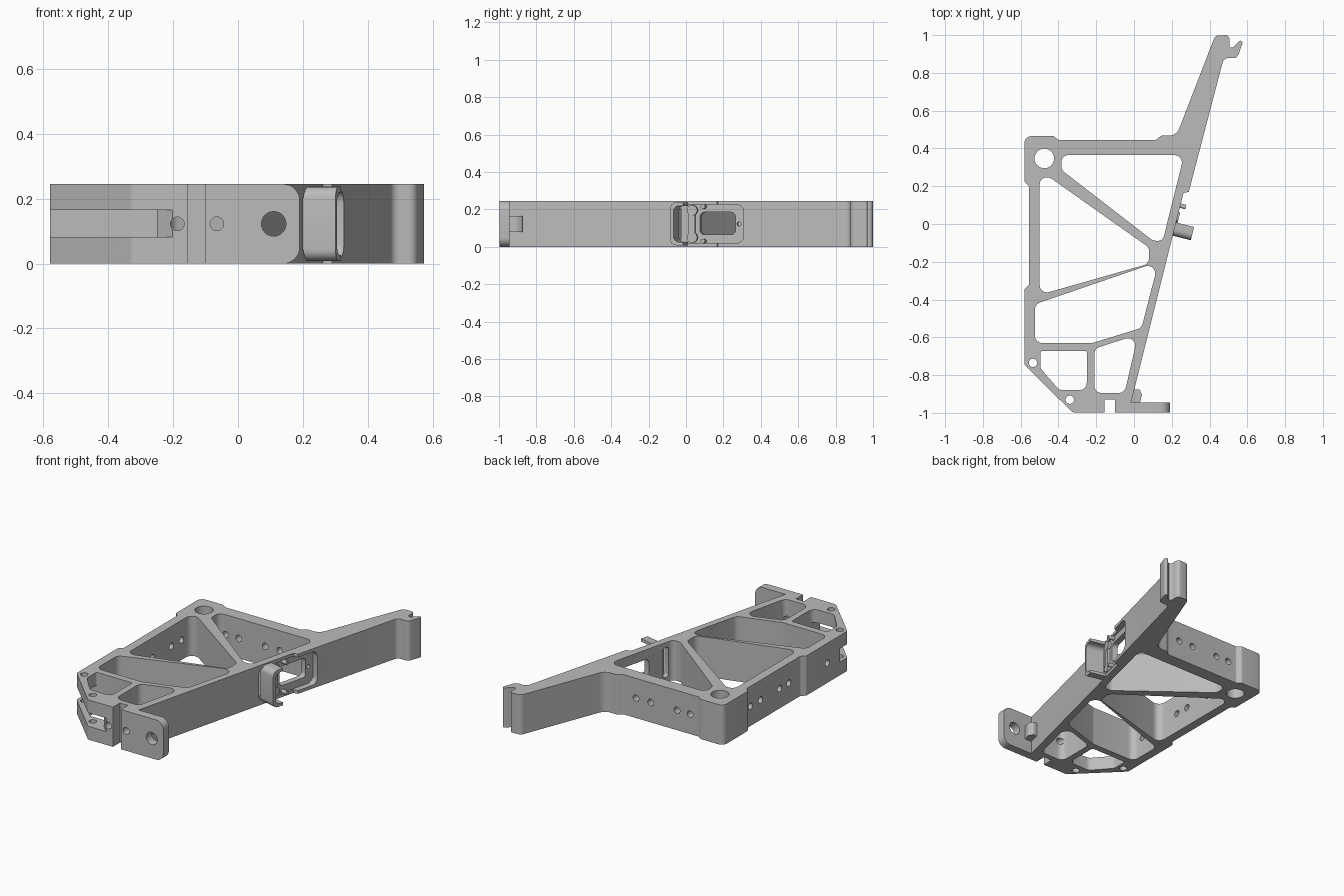
import bpy, bmesh, math
from mathutils import Matrix, Vector

cube = bpy.data.objects.get("Cube")
if cube:
    bpy.data.objects.remove(cube, do_unlink=True)

grey = bpy.data.materials.new("machined_grey")
grey.use_nodes = True
grey.diffuse_color = (0.5, 0.5, 0.5, 1)
grey.node_tree.nodes["Principled BSDF"].inputs["Base Color"].default_value = (0.5, 0.5, 0.5, 1)

H = 0.245
MID = H / 2


def frame(x, y, z, origin=(0, 0, 0)):
    m = Matrix((x, y, z)).transposed().to_4x4()
    m.translation = Vector(origin)
    return m


FLAT = Matrix.Identity(4)
FRONT = frame((1, 0, 0), (0, 0, 1), (0, -1, 0))
SIDE = frame((0, 1, 0), (0, 0, 1), (1, 0, 0))
U = Vector((0.262 + 0.016, 1.11, 0)).normalized()
WALL = frame(U, (0, 0, 1), U.cross((0, 0, 1)), (0.221, 0, 0))


def rounded(pts, radius, steps=6):
    """Replace each corner by an arc; a point may carry its own radius."""
    out = []
    for i, p in enumerate(pts):
        c = Vector(p[:2])
        a = Vector(pts[i - 1][:2]) - c
        b = Vector(pts[(i + 1) % len(pts)][:2]) - c
        r = p[2] if len(p) > 2 else radius
        half = a.angle(b) / 2
        if r <= 0 or half > 1.55:
            out.append(c)
            continue
        t = min(r / math.tan(half), a.length * 0.49, b.length * 0.49)
        r = t * math.tan(half)
        centre = c + (a.normalized() + b.normalized()).normalized() * (r / math.sin(half))
        s, e = c + a.normalized() * t - centre, c + b.normalized() * t - centre
        sweep = s.angle_signed(e)
        for k in range(steps + 1):
            out.append(centre + Matrix.Rotation(-sweep * k / steps, 2) @ s)
    return out


def circle(x, y, r, n=24):
    return [(x + r * math.cos(k * math.tau / n), y + r * math.sin(k * math.tau / n)) for k in range(n)]


def box(x0, y0, x1, y1):
    return [(x0, y0), (x1, y0), (x1, y1), (x0, y1)]


def prism(name, pts, lo, hi, m=FLAT):
    bm = bmesh.new()
    f = bm.faces.new([bm.verts.new((p[0], p[1], lo)) for p in pts])
    top = bmesh.ops.extrude_face_region(bm, geom=[f])
    bmesh.ops.translate(bm, vec=(0, 0, hi - lo), verts=[v for v in top["geom"] if isinstance(v, bmesh.types.BMVert)])
    bm.transform(m)
    bmesh.ops.recalc_face_normals(bm, faces=bm.faces)
    mesh = bpy.data.meshes.new(name)
    bm.to_mesh(mesh)
    bm.free()
    mesh.materials.append(grey)
    obj = bpy.data.objects.new(name, mesh)
    bpy.context.collection.objects.link(obj)
    return obj


def cut(target, pts, lo, hi, m=FLAT):
    tool = prism("cutter", pts, lo, hi, m)
    tool.hide_render = True
    mod = target.modifiers.new("cut", "BOOLEAN")
    mod.operation, mod.solver, mod.object = "DIFFERENCE", "EXACT", tool
    bpy.context.view_layer.objects.active = target
    bpy.ops.object.modifier_apply(modifier=mod.name)
    bpy.data.objects.remove(tool, do_unlink=True)


# Bracket body outline, with the hooked arm at the back and the foot in front
outline = [
    (-0.58, 0.465, 0.035), (-0.425, 0.465), (-0.40, 0.445), (0.115, 0.445), (0.145, 0.468),
    (0.225, 0.468, 0.06), (0.43, 0.998, 0.03), (0.505, 1.0, 0.02), (0.505, 0.935),
    (0.525, 0.935), (0.56, 0.973), (0.576, 0.965), (0.547, 0.878, 0.03), (0.475, 0.878, 0.03),
    (0.29, 0.17, 0), (0.262, 0.165, 0), (-0.016, -0.945, 0), (0.19, -0.945, 0), (0.19, -0.998, 0),
    (-0.10, -0.998, 0), (-0.10, -0.93, 0), (-0.155, -0.93, 0), (-0.155, -0.998, 0),
    (-0.325, -0.998, 0.03), (-0.58, -0.745, 0.02), (-0.58, -0.345), (-0.555, -0.32),
    (-0.555, 0.20), (-0.58, 0.225)]
body = prism("bracket_body", rounded(outline, 0.012), 0, H)

# Lightening pockets and the boss bore
pockets = [
    [(-0.385, 0.365, 0.06), (-0.385, 0.287, 0.04), (0.10, -0.088), (0.152, -0.09), (0.265, 0.365)],
    [(-0.50, 0.285), (0.08, -0.125), (0.08, -0.21), (-0.50, -0.375)],
    [(-0.525, -0.425), (0.13, -0.20), (0.04, -0.55), (-0.22, -0.63), (-0.525, -0.63)],
    [(-0.21, -0.66), (0.022, -0.585), (-0.05, -0.895), (-0.21, -0.895)],
    [(-0.495, -0.672, 0.01), (-0.495, -0.765), (-0.395, -0.88), (-0.25, -0.88), (-0.25, -0.672, 0.01)],
]
for p in pockets:
    cut(body, rounded(p, 0.04), -0.1, 0.4)
for x, y, r in ((-0.475, 0.347, 0.052), (-0.535, -0.735, 0.022), (-0.34, -0.93, 0.022)):
    cut(body, circle(x, y, r), -0.1, 0.4)

# Slot that splits the chamfered corner into two lugs
cut(body, [(-0.7, -0.672), (-0.25, -0.672), (-0.25, -0.95), (-0.19, -1.01), (-0.19, -1.1), (-0.7, -1.1)], 0.082, 0.165)

# Rounded ends of the foot
R = 0.05
for z0, s in ((0, 1), (H, -1)):
    arc = [(0.19 - R + R * math.sin(a), z0 + s * (R - R * math.cos(a)))
           for a in (k * math.pi / 16 for k in range(9))]
    cut(body, arc + [(0.25, z0 + s * R), (0.25, z0 - s * 0.05), (0.19 - R, z0 - s * 0.05)], 0.9, 1.1, FRONT)

# Cross-drilled holes
for x in (-0.34, -0.25, -0.07, 0.03):
    cut(body, circle(x, MID, 0.02), -0.6, -0.34, FRONT)
for y in (0.165, 0.065, -0.12, -0.21, -0.55):
    cut(body, circle(y, MID, 0.02), -0.7, -0.45, SIDE)
for x, r in ((-0.187, 0.021), (-0.065, 0.021), (0.11, 0.038)):
    cut(body, circle(x, MID, r), 0.86, 1.1, FRONT)

# Recess, window and slot in the sloping wall
cut(body, rounded(box(-0.085, 0.02, 0.325, 0.225), 0.04), -0.01, 0.1, WALL)
cut(body, rounded(box(0.075, 0.065, 0.27, 0.185), 0.025), -0.12, 0.1, WALL)
cut(body, rounded(box(-0.07, 0.03, -0.03, 0.215), 0.018), -0.05, 0.1, WALL)
cut(body, circle(0.29, MID, 0.011), -0.03, 0.1, WALL)

# Curved guard standing out from the wall, open towards the window
guard = prism("window_guard", rounded([(-0.064, 0.008), (0.008, 0.008, 0), (0.008, 0.237, 0), (-0.064, 0.237)], 0.045),
              -0.015, 0.098, WALL)
cut(guard, rounded([(-0.045, 0.026), (0.05, 0.026, 0), (0.05, 0.219, 0), (-0.045, 0.219)], 0.032), -0.1, 0.2, WALL)

# Latch plate with two lobes, and its pegs
parts = [body, guard]
parts.append(prism("latch_bar", box(0.015, 0.06, 0.05, 0.185), -0.02, 0.006, WALL))
for label, z, peg in (("lower", 0.05, 0.03), ("upper", 0.195, 0.215)):
    parts.append(prism(label + "_latch_lobe", circle(0.035, z, 0.028), -0.02, 0.008, WALL))
    parts.append(prism(label + "_peg", circle(0.1, peg, 0.012, 16), -0.02, 0.03, WALL))

# Stop block where the wall meets the foot
stop = [(-0.03, -0.95, 0), (0.03, -0.95, 0), (0.042, -0.905), (0.03, -0.875), (0.0, -0.875, 0)]
parts.append(prism("foot_stop", rounded(stop, 0.012), 0.08, 0.165))

bpy.ops.object.select_all(action="DESELECT")
for o in parts:
    o.select_set(True)
bpy.context.view_layer.objects.active = body
bpy.ops.object.shade_smooth_by_angle(angle=math.radians(30))
